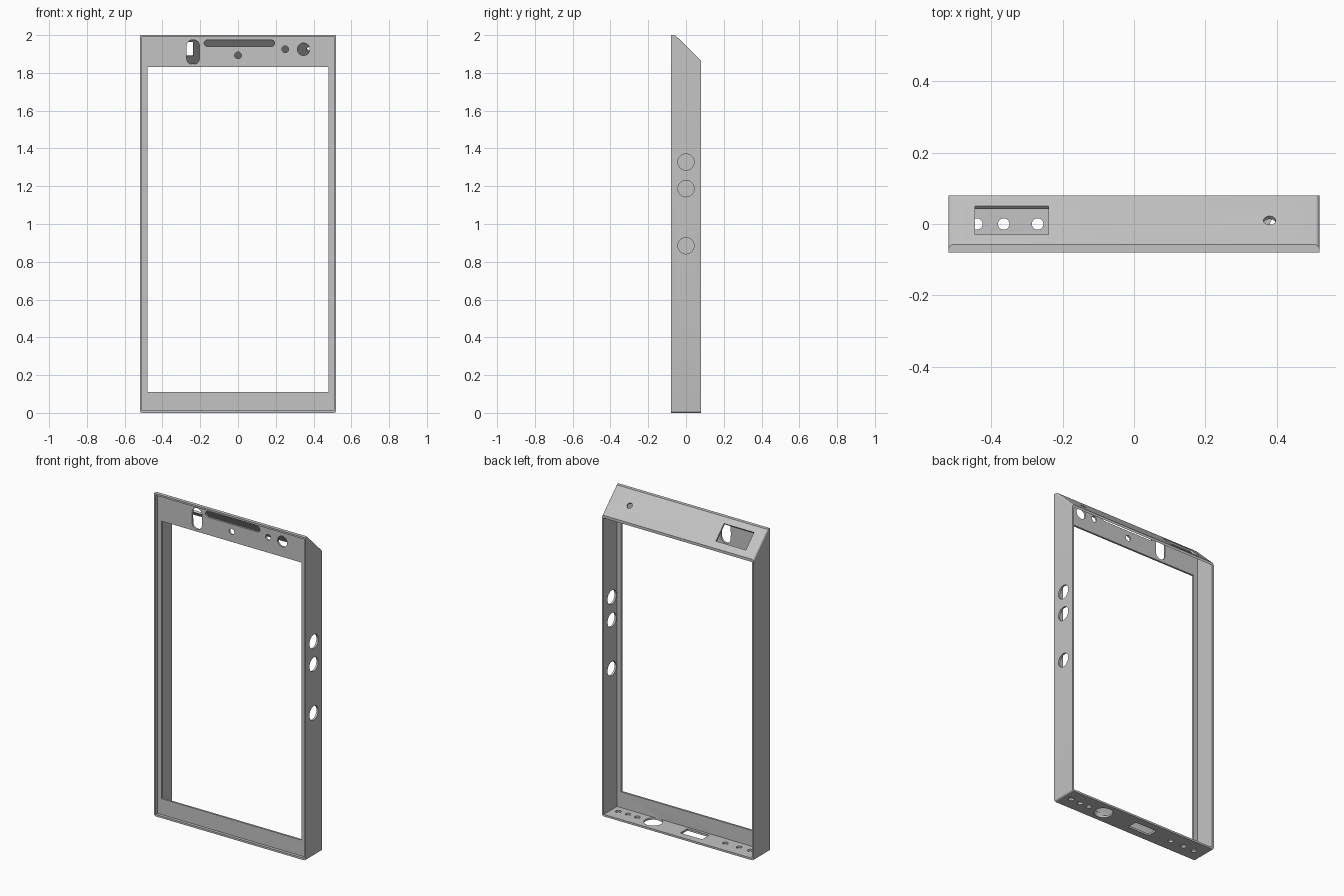
import bpy, bmesh, math
from mathutils import Matrix, Vector

cube = bpy.data.objects.get("Cube")
if cube:
    bpy.data.objects.remove(cube, do_unlink=True)

W, D = 0.52, 0.08            # half width, half depth
WALL = 0.012
SLOPE_Y, SLOPE = -0.058, 0.978
TILT = math.atan(SLOPE)

grey = bpy.data.materials.new("Plain grey")
grey.use_nodes = True
GREY = (0.55, 0.55, 0.55, 1)
grey.diffuse_color = GREY
grey.node_tree.nodes["Principled BSDF"].inputs["Base Color"].default_value = GREY


def slope_z(y):
    return 2 - (y - SLOPE_Y) * SLOPE


def make(name, bm):
    bmesh.ops.recalc_face_normals(bm, faces=bm.faces)
    mesh = bpy.data.meshes.new(name)
    bm.to_mesh(mesh)
    bm.free()
    mesh.materials.append(grey)
    ob = bpy.data.objects.new(name, mesh)
    bpy.context.collection.objects.link(ob)
    return ob


def side_profile(points, half):
    """Extrude a (y, z) outline across the width."""
    bm = bmesh.new()
    face = bm.faces.new([bm.verts.new((-half, y, z)) for y, z in points])
    ext = bmesh.ops.extrude_face_region(bm, geom=[face])["geom"]
    moved = [g for g in ext if isinstance(g, bmesh.types.BMVert)]
    bmesh.ops.translate(bm, verts=moved, vec=(2 * half, 0, 0))
    return bm


def cut(name, bm):
    """Subtract a shape from the frame."""
    cutter = make(name, bm)
    mod = frame.modifiers.new(name, "BOOLEAN")
    mod.operation, mod.solver, mod.object = "DIFFERENCE", "EXACT", cutter
    bpy.context.view_layer.update()
    shape = frame.evaluated_get(bpy.context.evaluated_depsgraph_get())
    result = bpy.data.meshes.new_from_object(shape)
    frame.modifiers.clear()
    frame.data = result
    bpy.data.objects.remove(cutter, do_unlink=True)


def box(x0, x1, y0, y1, z0, z1):
    bm = bmesh.new()
    size = Matrix.Diagonal((x1 - x0, y1 - y0, z1 - z0, 1))
    mid = Matrix.Translation(((x0 + x1) / 2, (y0 + y1) / 2, (z0 + z1) / 2))
    bmesh.ops.create_cube(bm, size=1, matrix=mid @ size)
    return bm


def slot(centre, radius, turn, depth=0.06, reach=(0, 0)):
    """Round or pill-shaped punch; reach stretches it in its own x and y."""
    bm = bmesh.new()
    bmesh.ops.create_cone(bm, cap_ends=True, segments=32, radius1=radius,
                          radius2=radius, depth=depth)
    for v in bm.verts:
        for i in (0, 1):
            if abs(v.co[i]) > 1e-5:
                v.co[i] += math.copysign(reach[i], v.co[i])
    bm.transform(Matrix.Translation(centre) @ turn)
    return bm


UP = Matrix.Identity(4)
FRONT = Matrix.Rotation(math.pi / 2, 4, "X")
SIDE = Matrix.Rotation(math.pi / 2, 4, "Y")
SLANT = Matrix.Rotation(-TILT, 4, "X")

# Outer body with a sloping top, rounded along the slope sides and bottom
bm = side_profile([(-D, 0), (D, 0), (D, slope_z(D)), (SLOPE_Y, 2), (-D, 2)], W)
rounded = []
for e in bm.edges:
    a, b = (v.co for v in e.verts)
    if abs(a.x - b.x) < 1e-5:
        on_floor = max(a.z, b.z) < 1e-5
        on_slope = min(a.z, b.z) > 1 and abs(a.z - b.z) > 0.05
        if on_floor or on_slope:
            rounded.append(e)
bmesh.ops.bevel(bm, geom=rounded, offset=WALL, segments=5, profile=0.5,
                affect="EDGES")
frame = make("phone_frame", bm)

# Open back cavity, following the slope
inner, drop = -0.05, WALL / math.cos(TILT)
cut("cavity", side_profile([(inner, WALL), (0.2, WALL),
                            (0.2, slope_z(0.2) - drop),
                            (inner, slope_z(inner) - drop)], W - WALL))

# Shallow front recess inside a thin rim, then the screen window
cut("front_recess", box(-0.509, 0.509, -0.2, -0.062, 0.012, 1.989))
cut("screen_window", box(-0.48, 0.48, -0.2, -0.03, 0.11, 1.83))

# Front openings: camera pill, earpiece, sensors
FY = -0.065
cut("camera_pill", slot((-0.238, FY, 1.91), 0.034, FRONT, 0.04, (0, 0.032)))
cut("earpiece_slot", slot((0.007, FY, 1.957), 0.018, FRONT, 0.04, (0.168, 0)))
for x, z, r in ((0, 1.893, 0.018), (0.25, 1.925, 0.018), (0.347, 1.925, 0.033)):
    cut("sensor_hole", slot((x, FY, z), r, FRONT, 0.04))

# Button holes on the left wall
for z in (1.328, 1.187, 0.885):
    cut("button_hole", slot((W, 0, z), 0.043, SIDE))

# Bottom holes and connector
for x in (-0.44, -0.365, -0.27, 0.333, 0.397, 0.463):
    cut("speaker_hole", slot((x, 0, 0), 0.016, UP))
cut("round_port", slot((0.225, 0, 0), 0.053, UP))
cut("connector_port", box(-0.135, 0.015, -0.034, 0.034, -0.1, 0.05))

# Slope openings: rear window and pinhole
cut("slope_pinhole", slot((0.38, 0.01, slope_z(0.01)), 0.017, SLANT, 0.04))
bm = box(-0.103, 0.103, -0.056, 0.056, -0.02, 0.02)
bm.transform(Matrix.Translation((-0.342, 0.01, slope_z(0.01))) @ SLANT)
cut("slope_window", bm)

# Smooth rounded surfaces, sharp edges kept
for ob in bpy.context.selected_objects:
    ob.select_set(False)
frame.select_set(True)
bpy.context.view_layer.objects.active = frame
bpy.ops.object.shade_smooth_by_angle(angle=math.radians(30))
